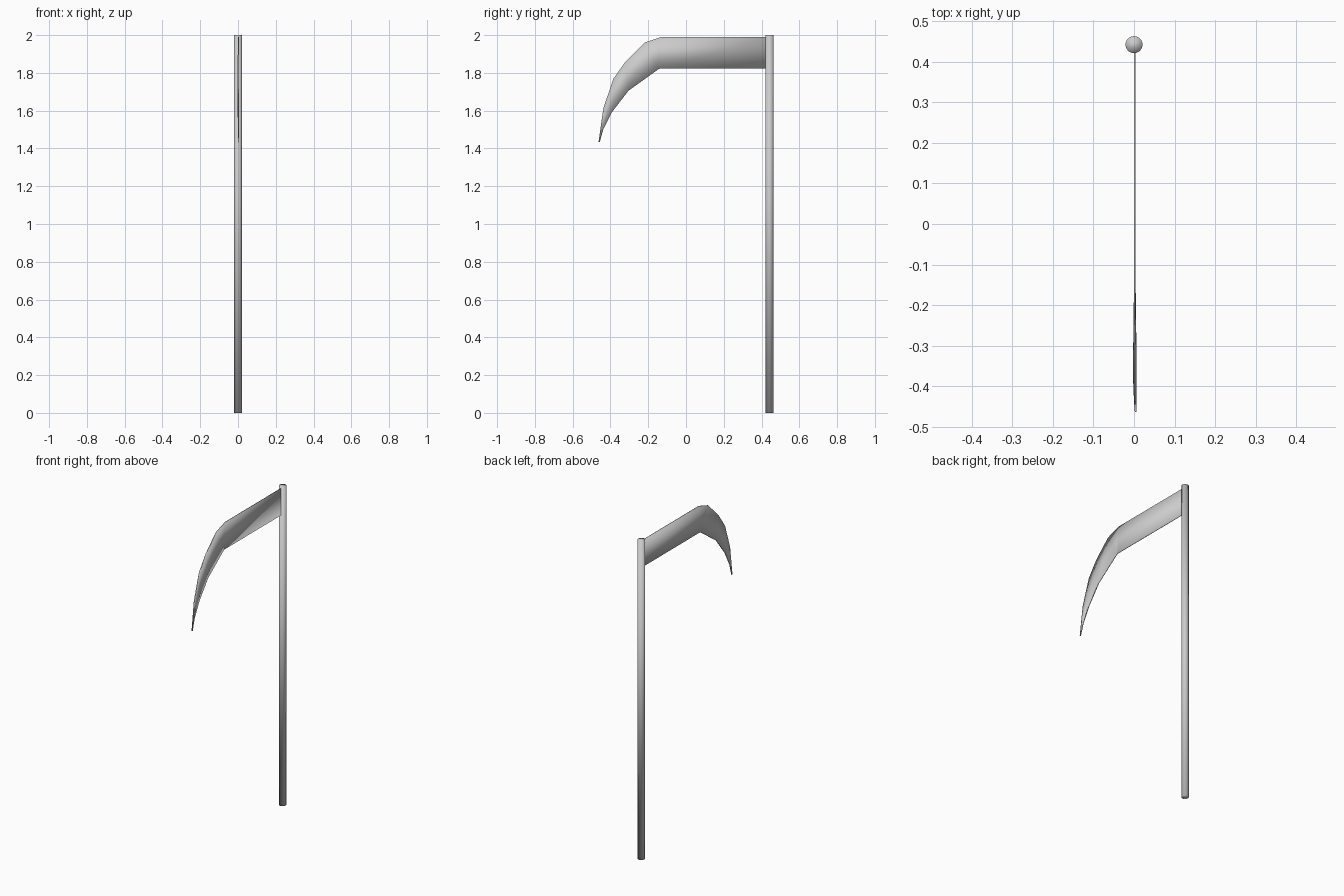
import bpy, bmesh

if "Cube" in bpy.data.objects:
    bpy.data.objects.remove(bpy.data.objects["Cube"])


def finish(name, bm):
    bmesh.ops.recalc_face_normals(bm, faces=bm.faces)
    for f in bm.faces:
        f.smooth = True
    mesh = bpy.data.meshes.new(name)
    bm.to_mesh(mesh)
    bm.free()
    obj = bpy.data.objects.new(name, mesh)
    bpy.context.collection.objects.link(obj)
    return obj


# Long round pole, softly shaded over its caps
bm = bmesh.new()
bmesh.ops.create_cone(bm, cap_ends=True, segments=24, radius1=0.021,
                      radius2=0.021, depth=2)
pole = finish("pole", bm)
pole.location = (0, 0.442, 1)

# Curved blade: stations of (outer y, outer z, inner y, inner z, x offset, half thickness)
stations = [
    (0.43, 1.99, 0.43, 1.822, 0.002, 0.002),
    (-0.13, 1.99, -0.14, 1.822, 0.002, 0.002),
    (-0.22, 1.96, -0.145, 1.82, 0.002, 0.002),
    (-0.32, 1.86, -0.304, 1.706, 0.002, 0.004),
    (-0.384, 1.77, -0.39, 1.595, 0.002, 0.004),
    (-0.437, 1.615, -0.437, 1.504, 0.003, 0.003),
    (-0.463, 1.435, -0.457, 1.432, 0.004, 0.002),
]
bm = bmesh.new()
rings = []
for oy, oz, iy, iz, x, t in stations:
    rings.append([bm.verts.new(p) for p in (
        (x - t, oy, oz), (x + t, oy, oz), (x + t, iy, iz), (x - t, iy, iz))])
for a, b in zip(rings, rings[1:]):
    for i in range(4):
        j = (i + 1) % 4
        bm.faces.new((a[i], a[j], b[j], b[i]))
bm.faces.new(rings[0])
bm.faces.new(rings[-1])
finish("blade", bm)
